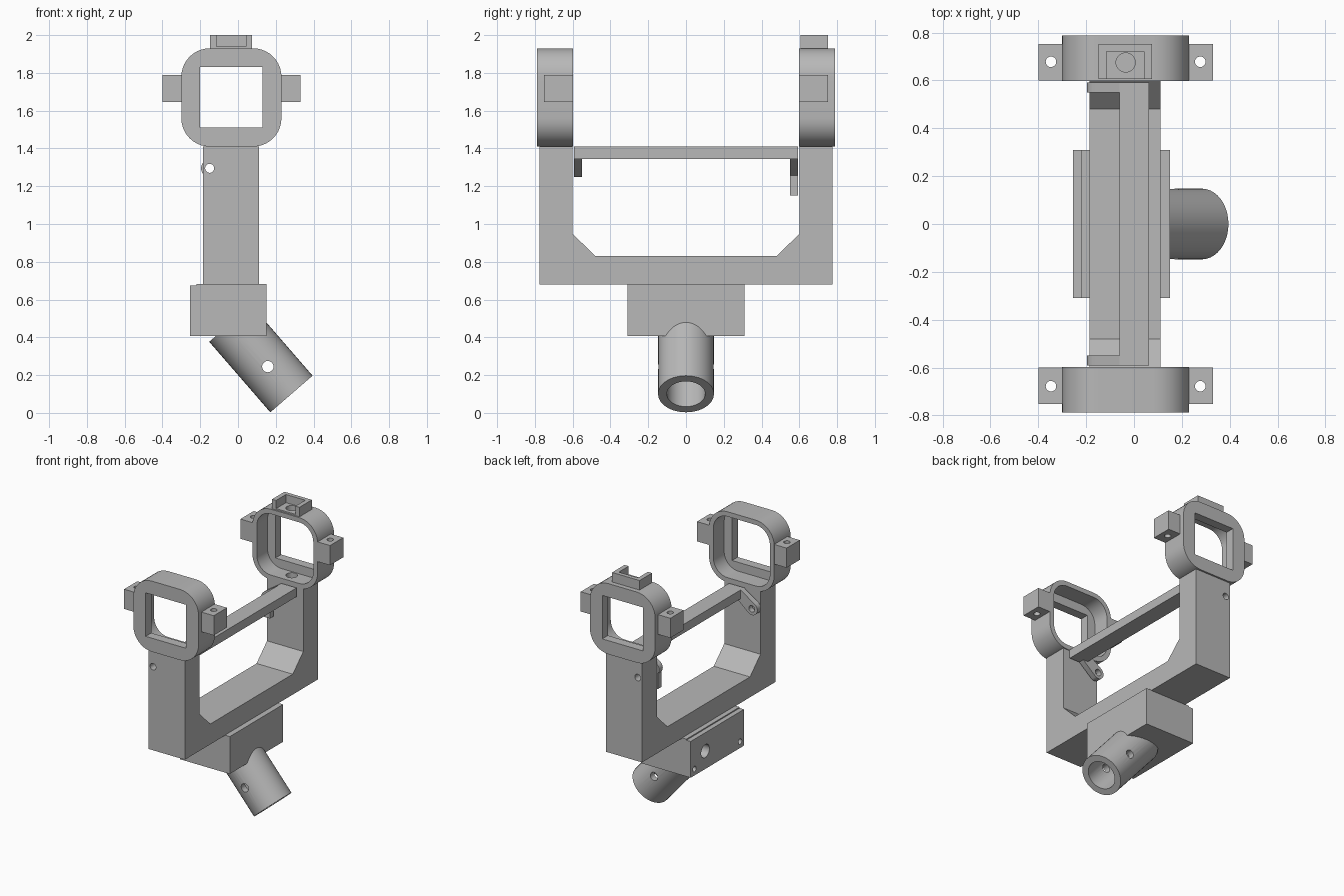
import bpy, bmesh, math
from mathutils import Vector

old = bpy.data.objects.get("Cube")
if old:
    bpy.data.objects.remove(old, do_unlink=True)

grey = bpy.data.materials.new("matte grey")
grey.use_nodes = True
COLOUR = (0.48, 0.48, 0.48, 1)
grey.diffuse_color = COLOUR
grey.node_tree.nodes["Principled BSDF"].inputs["Base Color"].default_value = COLOUR

MID = -0.035   # x centre of the rings and posts


def finish(name, bm):
    bmesh.ops.recalc_face_normals(bm, faces=bm.faces[:])
    mesh = bpy.data.meshes.new(name)
    bm.to_mesh(mesh)
    bm.free()
    mesh.materials.append(grey)
    ob = bpy.data.objects.new(name, mesh)
    bpy.context.collection.objects.link(ob)
    return ob


def prism(name, pts, axis, a, b):
    """Extrude a 2D outline along an axis from a to b."""
    place = {"x": lambda p: (a, p[0], p[1]),
             "y": lambda p: (p[0], a, p[1]),
             "z": lambda p: (p[0], p[1], a)}[axis]
    bm = bmesh.new()
    face = bm.faces.new([bm.verts.new(place(p)) for p in pts])
    out = bmesh.ops.extrude_face_region(bm, geom=[face])
    shift = Vector([(b - a) * (axis == k) for k in "xyz"])
    bmesh.ops.translate(bm, vec=shift,
                        verts=[v for v in out["geom"] if isinstance(v, bmesh.types.BMVert)])
    return finish(name, bm)


def rect(x0, x1, z0, z1):
    return [(x0, z0), (x1, z0), (x1, z1), (x0, z1)]


def box(name, x0, x1, y0, y1, z0, z1):
    return prism(name, rect(x0, x1, z0, z1), "y", y0, y1)


def arc(cx, cy, r, start, end, n):
    return [(cx + r * math.cos(math.radians(start + (end - start) * i / n)),
             cy + r * math.sin(math.radians(start + (end - start) * i / n)))
            for i in range(n + 1)]


def rounded(x0, x1, z0, z1, r):
    pts = []
    for cx, cz, s in ((x1 - r, z1 - r, 0), (x0 + r, z1 - r, 90),
                      (x0 + r, z0 + r, 180), (x1 - r, z0 + r, 270)):
        pts += arc(cx, cz, r, s, s + 90, 10)
    return pts


def rod(name, p, q, r):
    """Cylinder between two points."""
    p, q = Vector(p), Vector(q)
    bm = bmesh.new()
    bmesh.ops.create_cone(bm, cap_ends=True, segments=40, radius1=r, radius2=r,
                          depth=(q - p).length)
    bm.transform((q - p).to_track_quat("Z", "Y").to_matrix().to_4x4())
    bmesh.ops.translate(bm, vec=(p + q) / 2, verts=bm.verts[:])
    return finish(name, bm)


def cut(ob, *cutters):
    for c in cutters:
        c.hide_render = True
        mod = ob.modifiers.new("cut", "BOOLEAN")
        mod.operation, mod.solver, mod.object = "DIFFERENCE", "EXACT", c
        bpy.context.view_layer.objects.active = ob
        bpy.ops.object.modifier_apply(modifier=mod.name)
        bpy.data.objects.remove(c, do_unlink=True)


def smooth(ob):
    bpy.ops.object.select_all(action="DESELECT")
    ob.select_set(True)
    bpy.context.view_layer.objects.active = ob
    bpy.ops.object.shade_smooth_by_angle(angle=math.radians(30))


# U-shaped frame with chamfered inner corners
half = [(0.775, 0.68), (0.775, 1.41), (0.602, 1.41), (0.602, 0.95), (0.48, 0.83)]
outline = half + [(-y, z) for y, z in reversed(half)]
frame = prism("frame", outline, "x", -0.185, 0.11)
PIVOT = (-0.15, 1.295)
cut(frame,
    rod("pivot_hole", (PIVOT[0], -1, PIVOT[1]), (PIVOT[0], 1, PIVOT[1]), 0.024),
    rod("screw_hole", (MID, 0.675, 1.3), (MID, 0.675, 1.5), 0.04))
smooth(frame)

# Rounded square rings: cavity faces inward, window in the outer plate
for label, s in (("front", -1), ("rear", 1)):
    ring = prism(label + "_ring", rounded(-0.30, 0.23, 1.41, 1.93, 0.15), "y", s * 0.597, s * 0.788)
    cutters = [
        prism("cavity", rounded(-0.265, 0.195, 1.445, 1.895, 0.115), "y", s * 0.5, s * 0.722),
        prism("window", rect(-0.20, 0.13, 1.51, 1.83), "y", s * 0.65, s * 0.9)]
    if s > 0:
        cutters.append(rod("screw_hole", (MID, 0.675, 1.35), (MID, 0.675, 2.1), 0.04))
    cut(ring, *cutters)
    smooth(ring)

    # Drilled ears on both sides
    for side, m in (("right", -1), ("left", 1)):
        xs = sorted((MID + m * 0.262, MID + m * 0.365))
        ys = sorted((s * 0.599, s * 0.753))
        ear = box(f"{label}_{side}_ear", *xs, *ys, 1.645, 1.79)
        hx = MID + m * 0.312
        cut(ear, rod("ear_hole", (hx, s * 0.678, 1.5), (hx, s * 0.678, 1.9), 0.022))
        smooth(ear)

# Small three-walled seat on top of the rear ring, open to the front
seat = box("top_seat", -0.148, 0.075, 0.607, 0.752, 1.92, 2.0)
cut(seat, box("seat_pocket", -0.115, 0.042, 0.5, 0.722, 1.94, 2.1),
    rod("seat_hole", (MID, 0.675, 1.8), (MID, 0.675, 2.1), 0.04))
smooth(seat)

# Swinging crossbar with a pivot lever at each end
box("crossbar", -0.06, 0.063, -0.592, 0.592, 1.345, 1.41)
tip = arc(PIVOT[0], PIVOT[1], 0.046, 120, 300, 14)
for label, s in (("front", -1), ("rear", 1)):
    ys = sorted((s * 0.55, s * 0.592))
    lever = prism(label + "_lever", tip + [(-0.02, 1.345), (0.0, 1.40), (-0.06, 1.41)], "y", *ys)
    cut(lever, rod("lever_hole", (PIVOT[0], -1, PIVOT[1]), (PIVOT[0], 1, PIVOT[1]), 0.024))
    smooth(lever)
box("rear_lever_tail", -0.185, -0.125, 0.55, 0.592, 1.15, 1.262)

# Mounting block with a stepped top edge and screw holes on one side
block = prism("mount_block", [(-0.255, 0.408), (0.15, 0.408), (0.15, 0.683),
                              (-0.22, 0.683), (-0.22, 0.675), (-0.255, 0.675)], "y", -0.31, 0.31)
cut(block, *[rod("block_hole", (-0.4, y, z), (x, y, z), r)
             for y, z, x, r in ((0.14, 0.54, -0.1, 0.048), (0.265, 0.455, -0.1, 0.02),
                                (-0.265, 0.455, -0.1, 0.02))])
smooth(block)

# Angled socket tube with a cross hole
foot = Vector((0.283, 0, 0.1))
up = Vector((-0.655, 0, 0.756))
tube = rod("socket_tube", foot, foot + up * 0.494, 0.148)
cut(tube, rod("bore", foot - up * 0.1, foot + up * 0.4, 0.102),
    rod("pin_hole", (0.158, -0.3, 0.245), (0.158, 0.3, 0.245), 0.03))
smooth(tube)
